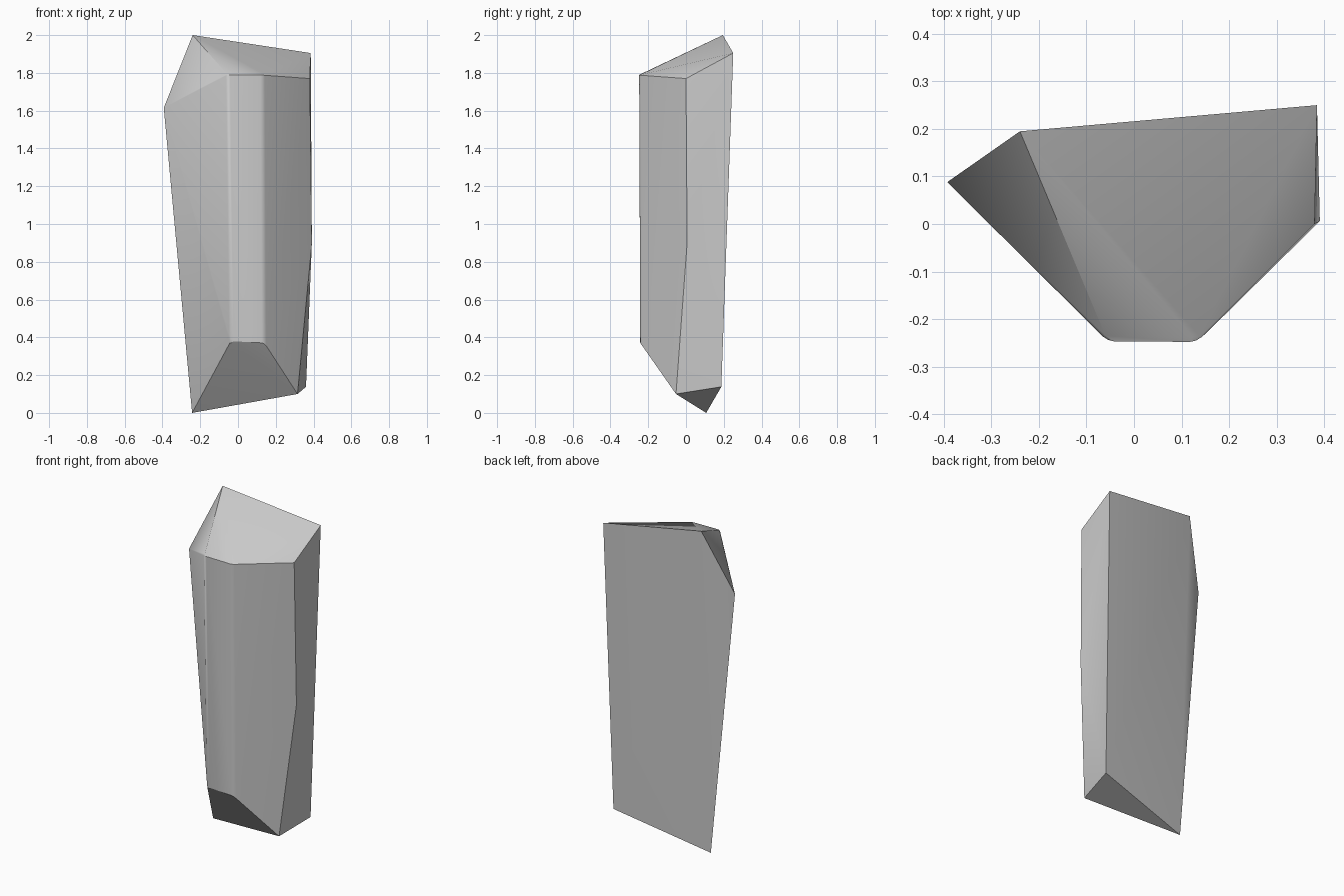
import bpy
import bmesh
import math
from mathutils import Vector

cube = bpy.data.objects.get("Cube")
if cube:
    bpy.data.objects.remove(cube, do_unlink=True)

# Stone colour
stone = bpy.data.materials.new("grey stone")
stone.use_nodes = True
grey = (0.6, 0.6, 0.6, 1)
stone.diffuse_color = grey
shader = stone.node_tree.nodes["Principled BSDF"]
shader.inputs["Base Color"].default_value = grey
shader.inputs["Roughness"].default_value = 0.8

# Corners of the slanted cap, the flanks and the chipped foot
corners = {
    "peak": (-0.24, 0.195, 2.0),
    "back_top": (0.385, 0.25, 1.905),
    "shoulder": (-0.393, 0.088, 1.615),
    "front_top_a": (-0.055, -0.247, 1.79),
    "front_top_b": (0.132, -0.248, 1.788),
    "side_top": (0.38, 0.0, 1.77),
    "side_mid": (0.391, 0.006, 0.9),
    "side_foot": (0.315, -0.053, 0.1),
    "back_foot": (0.36, 0.187, 0.138),
    "foot_tip": (-0.243, 0.107, 0.0),
    "front_foot_a": (-0.038, -0.243, 0.38),
    "front_foot_b": (0.14, -0.242, 0.37),
}

# Faceted body wrapped around the corners
bm = bmesh.new()
verts = {name: bm.verts.new(co) for name, co in corners.items()}
bmesh.ops.convex_hull(bm, input=bm.verts[:])
bmesh.ops.dissolve_limit(bm, angle_limit=math.radians(2),
                         verts=bm.verts[:], edges=bm.edges[:])

# Worn upright edges beside the narrow front facet
worn = []
for side in "ab":
    ends = [Vector(corners[f"front_{end}_{side}"]) for end in ("top", "foot")]
    worn += [e for e in bm.edges
             if all(min((v.co - p).length for p in ends) < 0.001 for v in e.verts)]
bmesh.ops.bevel(bm, geom=worn, offset=0.014, segments=2, profile=0.5,
                affect='EDGES')
bmesh.ops.recalc_face_normals(bm, faces=bm.faces[:])

mesh = bpy.data.meshes.new("rock_shard")
bm.to_mesh(mesh)
bm.free()
mesh.materials.append(stone)
rock = bpy.data.objects.new("rock_shard", mesh)
bpy.context.collection.objects.link(rock)

# Soft worn edges, crisp facets
bpy.ops.object.select_all(action='DESELECT')
rock.select_set(True)
bpy.context.view_layer.objects.active = rock
bpy.ops.object.shade_smooth_by_angle(angle=math.radians(30))
